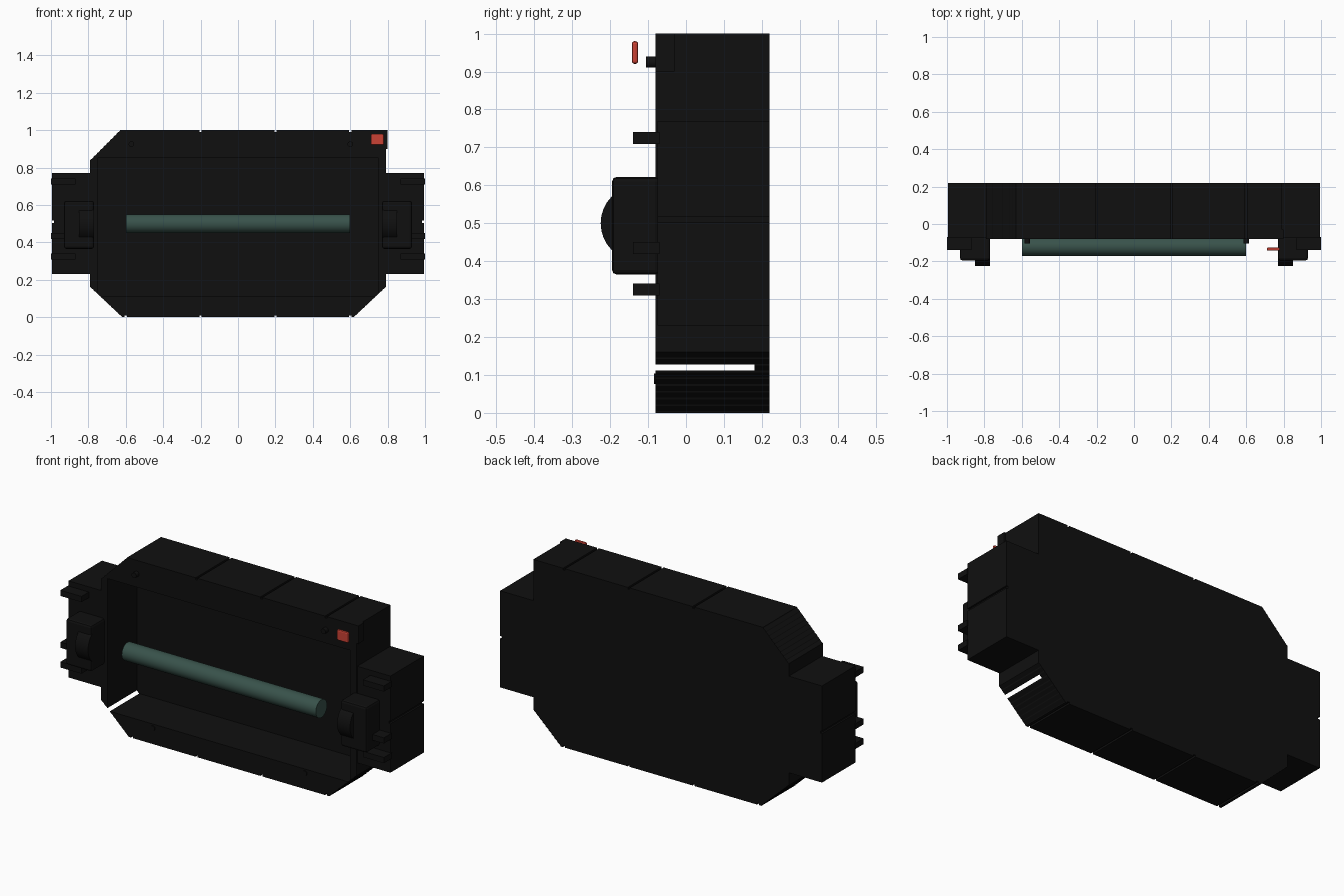
import bpy, bmesh, math
from mathutils import Matrix

if "Cube" in bpy.data.objects:
    bpy.data.objects.remove(bpy.data.objects["Cube"])


def material(name, rgb):
    m = bpy.data.materials.new(name)
    m.diffuse_color = (*rgb, 1)
    m.use_nodes = True
    m.node_tree.nodes["Principled BSDF"].inputs["Base Color"].default_value = m.diffuse_color
    return m


BLACK = material("matte_black", (0.005, 0.005, 0.005))
GREEN = material("dark_green", (0.04, 0.085, 0.07))
RED = material("red", (0.6, 0.055, 0.035))


def finish(name, bm, mat):
    bmesh.ops.recalc_face_normals(bm, faces=bm.faces)
    me = bpy.data.meshes.new(name)
    bm.to_mesh(me)
    bm.free()
    ob = bpy.data.objects.new(name, me)
    bpy.context.collection.objects.link(ob)
    me.materials.append(mat)
    return ob


def bevel(ob, width, segments=2):
    b = ob.modifiers.new("bevel", "BEVEL")
    b.width, b.segments = width, segments


def box(name, x, y, z, mat=BLACK, round_edge=0):
    x, y, z = sorted(x), sorted(y), sorted(z)
    bm = bmesh.new()
    bmesh.ops.create_cube(bm, size=1)
    for v in bm.verts:
        for i, (a, b) in enumerate((x, y, z)):
            v.co[i] = a if v.co[i] < 0 else b
    ob = finish(name, bm, mat)
    if round_edge:
        bevel(ob, round_edge)
    return ob


def prism(name, outline, y0, y1, mat=BLACK):
    bm = bmesh.new()
    face = bm.faces.new([bm.verts.new((x, y0, z)) for x, z in outline])
    ext = bmesh.ops.extrude_face_region(bm, geom=[face])
    for v in ext["geom"]:
        if isinstance(v, bmesh.types.BMVert):
            v.co.y = y1
    return finish(name, bm, mat)


def cylinder(name, axis, centre, radius, length, mat, sides=32):
    bm = bmesh.new()
    bmesh.ops.create_cone(bm, cap_ends=True, segments=sides, radius1=radius,
                          radius2=radius, depth=length)
    turn = Matrix.Rotation(math.pi / 2, 4, "Y" if axis == "X" else "X")
    bmesh.ops.transform(bm, matrix=Matrix.Translation(centre) @ turn, verts=bm.verts)
    for f in bm.faces:
        f.smooth = len(f.verts) == 4
    for e in bm.edges:
        e.smooth = all(f.smooth for f in e.link_faces)
    return finish(name, bm, mat)


def cut(ob, cutter):
    cutter.hide_render = True
    cutter.hide_set(True)
    m = ob.modifiers.new("cut", "BOOLEAN")
    m.operation, m.solver, m.object = "DIFFERENCE", "EXACT", cutter


def stepped(a, b, n=9):
    """Ribbed slope from a to b, as a fine staircase hugging the line."""
    pts = [a]
    for i in range(n):
        t, u = i / n, (i + 0.5) / n
        w = (i + 1) / n
        mid = [a[k] + (b[k] - a[k]) * u for k in (0, 1)]
        end = [a[k] + (b[k] - a[k]) * w for k in (0, 1)]
        start = [a[k] + (b[k] - a[k]) * t for k in (0, 1)]
        # shallow notch between neighbouring ribs
        pts += [((start[0] + mid[0]) / 2 * 0.996, start[1] * 0.5 + mid[1] * 0.5), tuple(end)]
    return pts


# Casing: chamfered outline with one square top corner
W = 0.79
outline = (stepped((-0.62, 0), (-W, 0.16))[::-1] + stepped((0.62, 0), (W, 0.16))
           + [(W, 1.0)] + stepped((-0.63, 1.0), (-W, 0.84)))
casing = prism("casing", outline, -0.08, 0.22)

# Open front cavity and the slot above the bottom tray
cut(casing, box("cavity_cutter", (-0.75, 0.75), (-0.2, 0.18), (0.112, 0.85)))
cut(casing, box("slot_cutter", (-0.9, 0.9), (-0.2, 0.18), (0.112, 0.127)))

# Panel seams along top and bottom
for x in (-0.2, 0.2, 0.6):
    cut(casing, box("top_seam_cutter", (x - 0.006, x + 0.006), (-0.2, 0.4), (0.99, 1.1)))
for x in (-0.6, -0.2, 0.2, 0.6):
    cut(casing, box("bottom_seam_cutter", (x - 0.006, x + 0.006), (-0.2, 0.4), (-0.1, 0.01)))

# Corner tab
box("corner_tab", (0.785, 0.8), (-0.08, -0.03), (0.9, 1.0))

# Side assemblies, mirrored left and right
for side, s in (("left", -1), ("right", 1)):
    pod = box(side + "_side_box", (s * 0.752, s * 0.995), (-0.075, 0.22), (0.23, 0.77))
    cut(pod, box(side + "_side_seam_cutter", (s * 0.985, s * 1.1), (-0.2, 0.4), (0.503, 0.517)))
    box(side + "_latch_block", (s * 0.77, s * 0.93), (-0.195, -0.07), (0.365, 0.622),
        round_edge=0.012)
    cylinder(side + "_thumb_wheel", "X", (s * 0.81, -0.125, 0.5), 0.1, 0.08, BLACK)
    for z in (0.725, 0.435, 0.325):
        box(side + "_tab", (s * 0.87, s), (-0.14, -0.07), (z - 0.016, z + 0.016))

# Roller
cylinder("roller", "X", (0, -0.12, 0.5), 0.05, 1.2, GREEN, 40)

# Screw heads on the front rim
for x, z in ((-0.57, 0.925), (0.6, 0.925)):
    cylinder("screw_head", "Y", (x, -0.0925, z), 0.015, 0.025, BLACK, 16)
for x in (-0.47, 0.47):
    cylinder("tray_screw", "Y", (x, -0.08, 0.09), 0.014, 0.01, BLACK, 16)

# Red button
box("button", (0.71, 0.78), (-0.143, -0.126), (0.92, 0.98), RED, 0.007)
